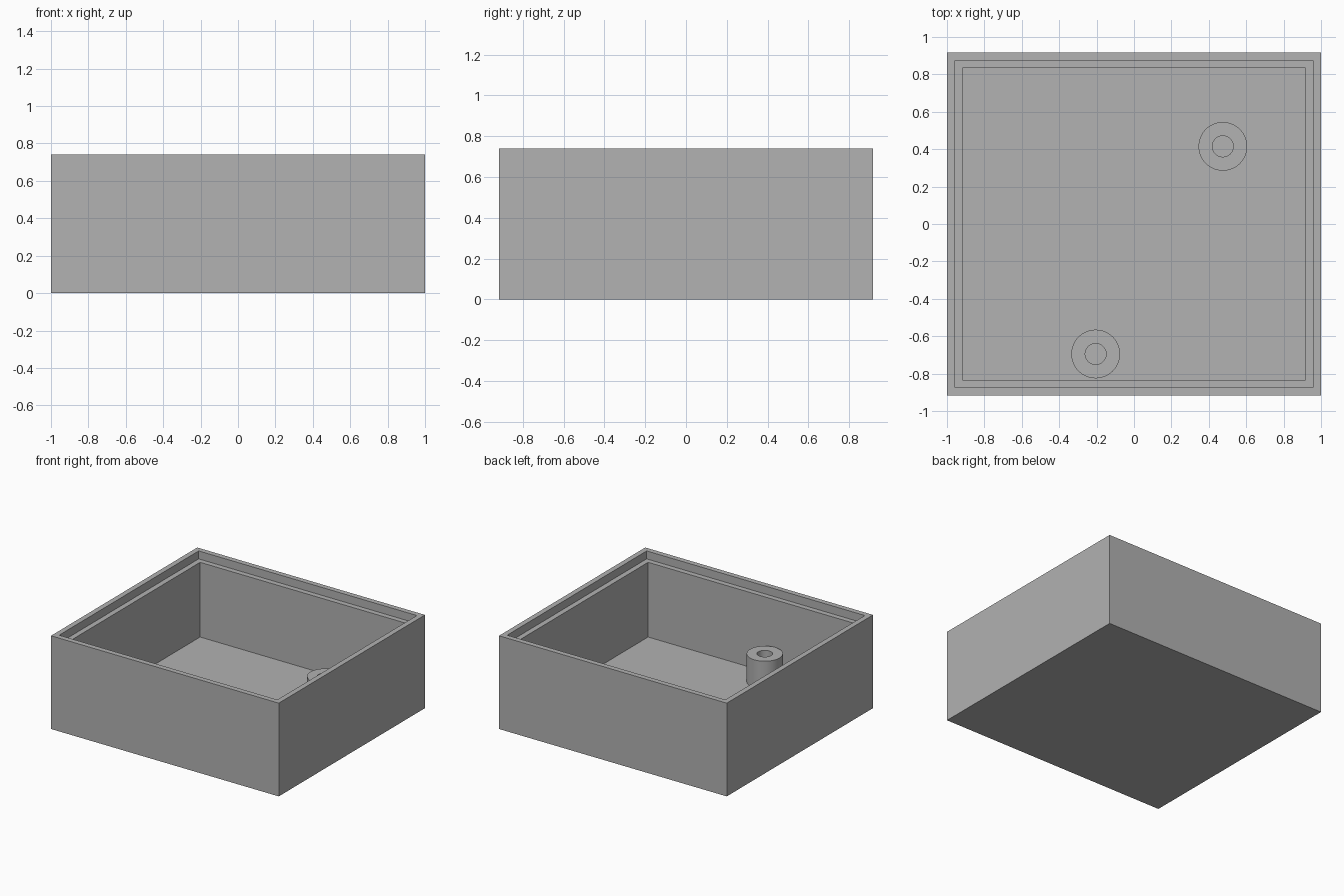
import bpy, bmesh, math

cube = bpy.data.objects.get("Cube")
if cube:
    bpy.data.objects.remove(cube, do_unlink=True)

HALF_X, HALF_Y, HEIGHT = 1.0, 0.917, 0.74
FLOOR, LEDGE = 0.084, 0.677       # heights of inside floor and lid ledge
LIP, WALL = 0.042, 0.084          # thickness of thin lip and full wall
POST_TOP, POST_R, HOLE_R = 0.305, 0.13, 0.056

grey = bpy.data.materials.new("plain_grey")
grey.use_nodes = True
colour = (0.445, 0.445, 0.445, 1)
grey.diffuse_color = colour
grey.node_tree.nodes["Principled BSDF"].inputs["Base Color"].default_value = colour


def rings_to_object(name, rings, cap_ends=False, closed=False):
    """Bridge successive rings of points into one surface."""
    bm = bmesh.new()
    loops = [[bm.verts.new(p) for p in ring] for ring in rings]
    pairs = list(zip(loops, loops[1:]))
    if closed:
        pairs.append((loops[-1], loops[0]))
    for a, b in pairs:
        n = len(a)
        for i in range(n):
            j = (i + 1) % n
            bm.faces.new((a[i], a[j], b[j], b[i]))
    if cap_ends:
        bm.faces.new(loops[0][::-1])
        bm.faces.new(loops[-1])
    bmesh.ops.recalc_face_normals(bm, faces=bm.faces[:])
    mesh = bpy.data.meshes.new(name)
    bm.to_mesh(mesh)
    bm.free()
    mesh.materials.append(grey)
    obj = bpy.data.objects.new(name, mesh)
    bpy.context.collection.objects.link(obj)
    return obj


def rectangle(inset, z):
    x, y = HALF_X - inset, HALF_Y - inset
    return [(-x, -y, z), (x, -y, z), (x, y, z), (-x, y, z)]


def circle(cx, cy, r, z, n=64):
    steps = [2 * math.pi * i / n for i in range(n)]
    return [(cx + r * math.cos(a), cy + r * math.sin(a), z) for a in steps]


# Open box: outside wall, rim, lid ledge, inside wall, floor
box_profile = [(0, 0), (0, HEIGHT), (LIP, HEIGHT), (LIP, LEDGE), (WALL, LEDGE), (WALL, FLOOR)]
rings_to_object("box_shell", [rectangle(*p) for p in box_profile], cap_ends=True)

# Hollow screw posts standing on the floor
post_profile = [(POST_R, FLOOR), (POST_R, POST_TOP), (HOLE_R, POST_TOP), (HOLE_R, FLOOR)]
for name, cx, cy in (("back_left_post", 0.475, 0.415), ("front_right_post", -0.205, -0.695)):
    post = rings_to_object(name, [circle(cx, cy, r, z) for r, z in post_profile], closed=True)
    bpy.ops.object.select_all(action='DESELECT')
    post.select_set(True)
    bpy.context.view_layer.objects.active = post
    bpy.ops.object.shade_smooth_by_angle(angle=math.radians(30))
